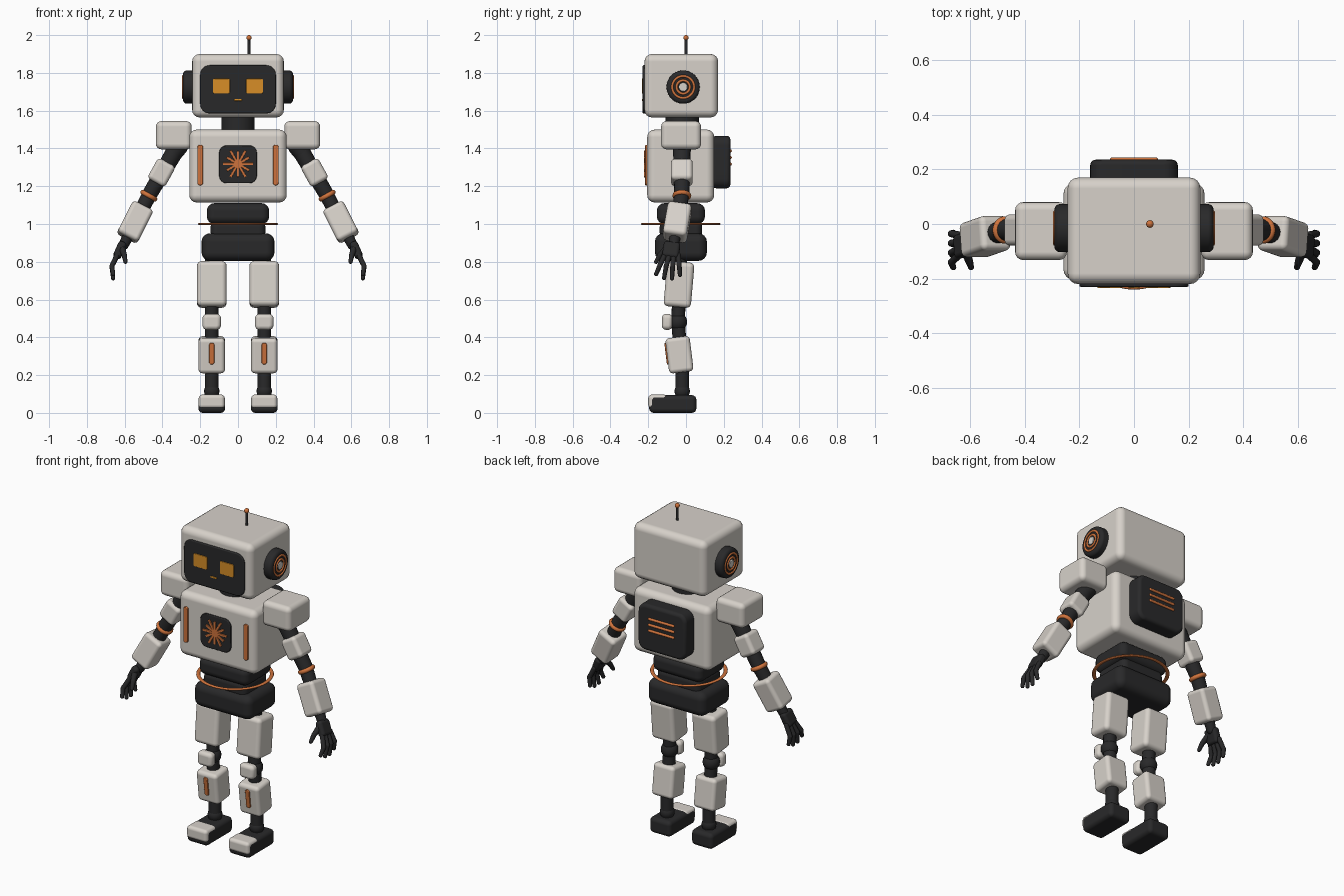
import bpy, bmesh, math
from mathutils import Vector, Matrix, Euler

if "Cube" in bpy.data.objects:
    bpy.data.objects.remove(bpy.data.objects["Cube"])


def material(name, rgb):
    m = bpy.data.materials.new(name)
    m.diffuse_color = (*rgb, 1)
    m.use_nodes = True
    m.node_tree.nodes["Principled BSDF"].inputs["Base Color"].default_value = m.diffuse_color
    return m


WHITE = material("warm_white", (0.68, 0.64, 0.59))
DARK = material("charcoal", (0.022, 0.022, 0.023))
ORANGE = material("copper_orange", (0.62, 0.17, 0.045))
AMBER = material("amber", (0.68, 0.27, 0.02))


def finish(name, bm, mat):
    mesh = bpy.data.meshes.new(name)
    bmesh.ops.recalc_face_normals(bm, faces=bm.faces)
    bm.to_mesh(mesh)
    bm.free()
    mesh.materials.append(mat)
    obj = bpy.data.objects.new(name, mesh)
    bpy.context.collection.objects.link(obj)
    mesh.shade_smooth()
    return obj


def soften(obj, width):
    b = obj.modifiers.new("soft_edges", 'BEVEL')
    b.width, b.segments, b.harden_normals = width, 4, True
    b.limit_method, b.angle_limit = 'ANGLE', math.radians(35)


def box(name, loc, size, mat, bevel=0.02, rot=(0, 0, 0), corner=0):
    """Rounded box; corner rounds the outline seen from the front."""
    bm = bmesh.new()
    bmesh.ops.create_cube(bm, size=1, matrix=Matrix.Diagonal((*size, 1)))
    if corner:
        along_y = [e for e in bm.edges
                   if abs(e.verts[0].co.y - e.verts[1].co.y) > size[1] / 2]
        bmesh.ops.bevel(bm, geom=along_y, offset=corner, segments=6,
                        profile=0.5, affect='EDGES')
    obj = finish(name, bm, mat)
    obj.location = loc
    obj.rotation_euler = [math.radians(a) for a in rot]
    soften(obj, bevel)
    return obj


def cylinder(name, loc, r, depth, mat, axis='Z', bevel=0.01):
    bm = bmesh.new()
    turn = Euler((0, math.pi / 2 if axis == 'X' else 0, 0)).to_matrix().to_4x4()
    bmesh.ops.create_cone(bm, cap_ends=True, segments=40, radius1=r, radius2=r,
                          depth=depth, matrix=turn)
    obj = finish(name, bm, mat)
    obj.location = loc
    soften(obj, bevel)
    return obj


def tube(name, pts, radii, mat):
    """Chain of tapered rods with round joints."""
    bm = bmesh.new()
    pts = [Vector(p) for p in pts]
    for p, r in zip(pts, radii):
        bmesh.ops.create_uvsphere(bm, u_segments=16, v_segments=10, radius=r,
                                  matrix=Matrix.Translation(p))
    for p, q, r1, r2 in zip(pts, pts[1:], radii, radii[1:]):
        d = q - p
        m = Matrix.Translation((p + q) / 2) @ d.to_track_quat('Z', 'Y').to_matrix().to_4x4()
        bmesh.ops.create_cone(bm, cap_ends=False, segments=16, radius1=r1,
                              radius2=r2, depth=d.length, matrix=m)
    return finish(name, bm, mat)


def ring(name, loc, major, minor, mat, rot=(0, 0, 0), flat=1):
    bpy.ops.mesh.primitive_torus_add(
        location=loc, rotation=[math.radians(a) for a in rot], major_radius=major,
        minor_radius=minor, major_segments=48, minor_segments=10)
    obj = bpy.context.object
    obj.name, obj.scale.z = name, flat
    obj.data.materials.append(mat)
    obj.data.shade_smooth()


# Head, face and antenna
box("head", (0, -0.025, 1.732), (0.486, 0.39, 0.336), WHITE, 0.04)
box("face_screen", (0, -0.218, 1.713), (0.4, 0.024, 0.255), DARK, 0.006, corner=0.05)
box("mouth_bar", (0, -0.231, 1.657), (0.04, 0.006, 0.01), AMBER, 0.002, corner=0.003)
tube("antenna_rod", [(0.058, 0, 1.88), (0.058, 0, 1.985)], [0.008, 0.007], DARK)
tube("antenna_tip", [(0.058, 0, 1.986)], [0.014], ORANGE)
cylinder("neck", (0, -0.02, 1.53), 0.088, 0.12, DARK)

# Torso and chest emblem
box("torso", (0, -0.028, 1.307), (0.516, 0.355, 0.386), WHITE, 0.04)
box("chest_panel", (0, -0.207, 1.316), (0.2, 0.02, 0.2), DARK, 0.005, corner=0.04)
for i in range(12):
    a = i * 30
    length = 0.08 if i % 2 else 0.068
    off = Matrix.Rotation(math.radians(a), 3, 'Y') @ Vector((0, 0, length / 2))
    box("burst_ray", Vector((0, -0.219, 1.318)) + off, (0.013, 0.008, length),
        ORANGE, 0.002, (0, a, 0))

# Backpack with vent bars
box("backpack", (0, 0.187, 1.328), (0.32, 0.096, 0.278), DARK, 0.02, corner=0.05)
for z in (1.387, 1.352, 1.317):
    tube("vent_bar", [(-0.08, 0.235, z), (0.08, 0.235, z)], [0.008, 0.008], ORANGE)

# Waist sections, ring and hips
box("upper_waist", (0, -0.027, 1.055), (0.33, 0.255, 0.11), DARK, 0.04)
box("lower_waist", (0, -0.027, 0.97), (0.29, 0.225, 0.1), DARK, 0.035)
box("hips", (0, -0.027, 0.878), (0.386, 0.275, 0.146), DARK, 0.045)
ring("waist_ring", (0, -0.028, 1.0), 0.201, 0.011, ORANGE, flat=0.5)

for s, side in ((-1, "left"), (1, "right")):
    def n(part):
        return side + "_" + part

    # Eye, ear and torso stripe
    box(n("eye"), (s * 0.088, -0.231, 1.73), (0.09, 0.006, 0.078), AMBER, 0.002, corner=0.008)
    cylinder(n("ear"), (s * 0.258, -0.015, 1.725), 0.088, 0.066, DARK, 'X', 0.02)
    ring(n("ear_outer_ring"), (s * 0.289, -0.015, 1.725), 0.058, 0.007, ORANGE, (0, 90, 0))
    ring(n("ear_inner_ring"), (s * 0.29, -0.015, 1.725), 0.035, 0.007, ORANGE, (0, 90, 0))
    cylinder(n("ear_button"), (s * 0.285, -0.015, 1.725), 0.023, 0.022, WHITE, 'X', 0.004)
    box(n("torso_stripe"), (s * 0.2, -0.207, 1.312), (0.03, 0.018, 0.215), ORANGE, 0.004,
        corner=0.014)

    # Arm: shoulder, core, plates and elbow ring
    box(n("shoulder"), (s * 0.34, -0.026, 1.47), (0.19, 0.212, 0.15), WHITE, 0.03)
    tube(n("arm_core"),
         [(s * 0.315, -0.022, 1.41), (s * 0.34, -0.022, 1.375), (s * 0.466, -0.022, 1.16),
          (s * 0.545, -0.045, 1.01), (s * 0.605, -0.065, 0.89)],
         [0.05, 0.046, 0.04, 0.036, 0.027], DARK)
    box(n("upper_arm"), (s * 0.405, -0.022, 1.273), (0.106, 0.115, 0.125), WHITE, 0.022,
        (0, -s * 29, 0))
    ring(n("elbow_ring"), (s * 0.472, -0.022, 1.15), 0.037, 0.013, ORANGE, (0, -s * 29, 0))
    box(n("forearm"), (s * 0.545, -0.046, 1.01), (0.122, 0.128, 0.19), WHITE, 0.022,
        (-9, -s * 27, 0))

    # Hand: palm, four fingers and a thumb
    box(n("palm"), (s * 0.626, -0.078, 0.862), (0.045, 0.088, 0.09), DARK, 0.018,
        (-8, -s * 24, 0))
    for i in range(4):
        y, dy = -0.113 + i * 0.024, -0.045 + i * 0.018
        drop = (0.735, 0.714, 0.712, 0.73)[i]
        tube(n("finger"),
             [(s * 0.64, y, 0.835), (s * 0.668, y + dy * 0.6, 0.777), (s * 0.661, y + dy, drop)],
             [0.014, 0.013, 0.011], DARK)
    tube(n("thumb"), [(s * 0.615, -0.1, 0.875), (s * 0.602, -0.138, 0.835),
                      (s * 0.596, -0.158, 0.8)], [0.018, 0.014, 0.011], DARK)

    # Leg: core, thigh, knee and shin
    x = s * 0.139
    tube(n("leg_core"), [(x, -0.03, 0.82), (x, -0.042, 0.48), (x, -0.02, 0.21), (x, -0.02, 0.06)],
         [0.036] * 4, DARK)
    box(n("thigh"), (x, -0.037, 0.68), (0.157, 0.145, 0.24), WHITE, 0.025, (-5, 0, 0))
    tube(n("knee_joint"), [(x, -0.042, 0.482)], [0.048], DARK)
    box(n("knee_pad"), (x, -0.1, 0.482), (0.098, 0.055, 0.085), WHITE, 0.022, corner=0.025)
    box(n("shin"), (x, -0.035, 0.308), (0.14, 0.13, 0.188), WHITE, 0.022, (7, 0, 0))
    box(n("shin_stripe"), (x, -0.1, 0.314), (0.028, 0.016, 0.115), ORANGE, 0.004, (7, 0, 0),
        corner=0.013)

    # Ankle, foot and toe cap
    tube(n("ankle"), [(x, -0.02, 0.115)], [0.041], DARK)
    box(n("foot"), (x, -0.07, 0.047), (0.142, 0.25, 0.094), DARK, 0.024)
    box(n("toe_cap"), (x, -0.15, 0.06), (0.138, 0.1, 0.074), WHITE, 0.02)
